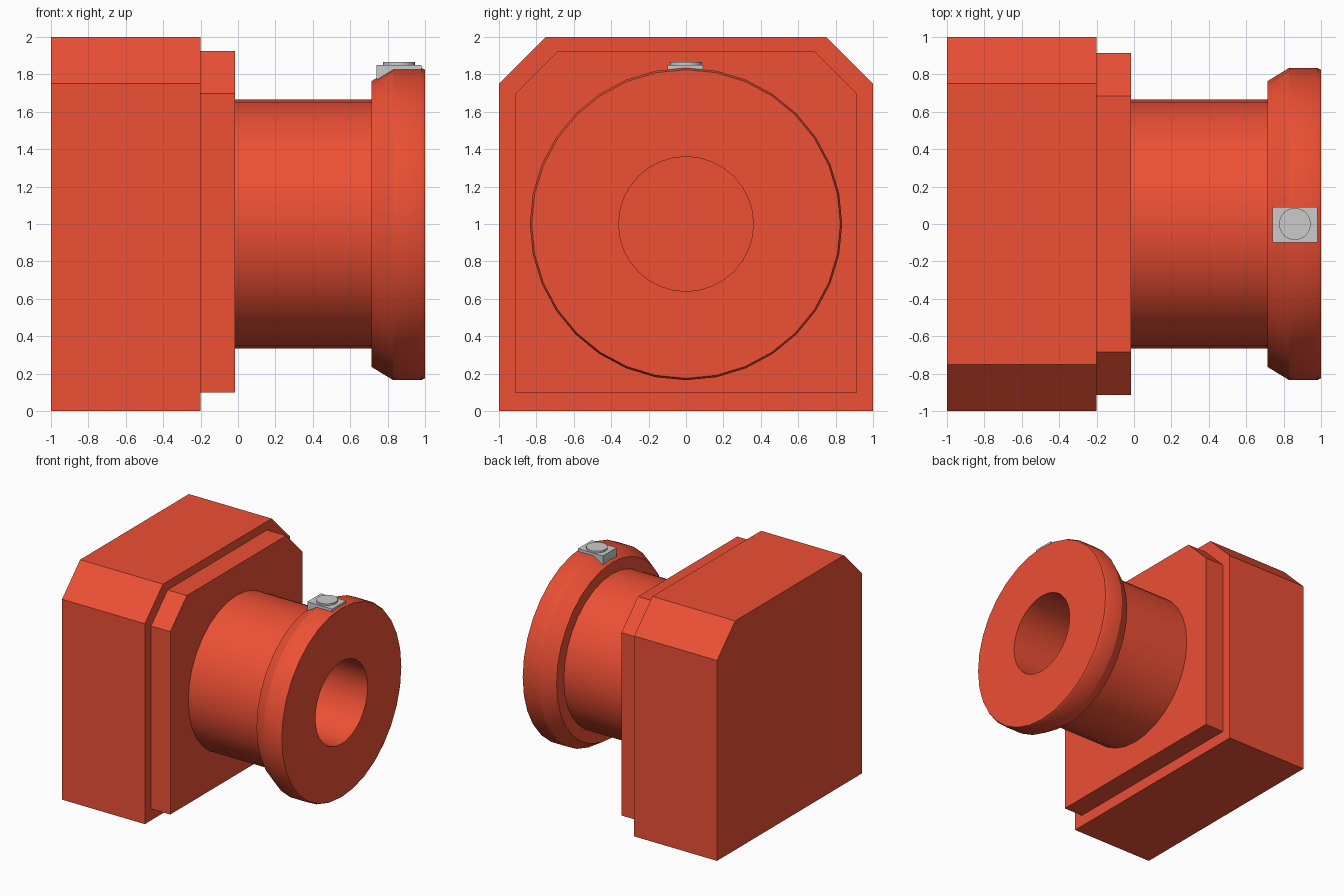
import bpy, bmesh, math

if "Cube" in bpy.data.objects:
    bpy.data.objects.remove(bpy.data.objects["Cube"])

red = bpy.data.materials.new("red_paint")
red.diffuse_color = (0.85, 0.08, 0.035, 1)
red.use_nodes = True
red.node_tree.nodes["Principled BSDF"].inputs["Base Color"].default_value = red.diffuse_color


def finish(name, bm, mat=None, smooth=False):
    bmesh.ops.recalc_face_normals(bm, faces=bm.faces)
    me = bpy.data.meshes.new(name)
    bm.to_mesh(me)
    bm.free()
    ob = bpy.data.objects.new(name, me)
    bpy.context.collection.objects.link(ob)
    if mat:
        me.materials.append(mat)
    if smooth:
        bpy.ops.object.select_all(action='DESELECT')
        ob.select_set(True)
        bpy.context.view_layer.objects.active = ob
        bpy.ops.object.shade_smooth_by_angle(angle=math.radians(28))
    return ob


def chamfered_block(name, x0, x1, half, z0, z1, cut):
    # Rectangle in YZ with both top corners cut, extruded along X
    outline = [(-half, z0), (half, z0), (half, z1 - cut),
               (half - cut, z1), (cut - half, z1), (-half, z1 - cut)]
    bm = bmesh.new()
    face = bm.faces.new([bm.verts.new((x0, y, z)) for y, z in outline])
    ext = bmesh.ops.extrude_face_region(bm, geom=[face], use_keep_orig=True)
    verts = [v for v in ext["geom"] if isinstance(v, bmesh.types.BMVert)]
    bmesh.ops.translate(bm, verts=verts, vec=(x1 - x0, 0, 0))
    return finish(name, bm, red)


def lathe_x(name, profile, sides, zc):
    # Revolve (x, radius) points around the horizontal axis at height zc
    bm = bmesh.new()
    rings = []
    for x, r in profile:
        rings.append([bm.verts.new((x, r * math.sin(2 * math.pi * i / sides),
                                    zc + r * math.cos(2 * math.pi * i / sides)))
                      for i in range(sides)])
    for a, b in zip(rings, rings[1:]):
        for i in range(sides):
            j = (i + 1) % sides
            bm.faces.new((a[i], a[j], b[j], b[i]))
    # Close the blind bore and the rear end
    bm.faces.new(rings[0])
    bm.faces.new(rings[-1])
    return finish(name, bm, red, smooth=True)


# Main body and stepped front plate
chamfered_block("body_block", -1.0, -0.2, 1.0, 0.0, 2.0, 0.25)
chamfered_block("front_plate", -0.2, -0.015, 0.913, 0.1, 1.925, 0.228)

# Hollow barrel with flared end flange
lathe_x("barrel", [(-0.012, 0.36), (1.0, 0.36), (1.0, 0.825), (0.98, 0.835),
                   (0.83, 0.835), (0.715, 0.765), (0.715, 0.665),
                   (-0.015, 0.665)], 32, 1.0)

# Small button housing on top of the flange
bm = bmesh.new()
bmesh.ops.create_cube(bm, size=1)
bmesh.ops.scale(bm, vec=(0.24, 0.19, 0.09), verts=bm.verts)
bmesh.ops.translate(bm, vec=(0.86, -0.005, 1.805), verts=bm.verts)
finish("button_base", bm)

# Round button
bm = bmesh.new()
bmesh.ops.create_cone(bm, cap_ends=True, segments=32, radius1=0.085,
                      radius2=0.085, depth=0.035)
bmesh.ops.translate(bm, vec=(0.86, 0, 1.8475), verts=bm.verts)
finish("button", bm, smooth=True)
